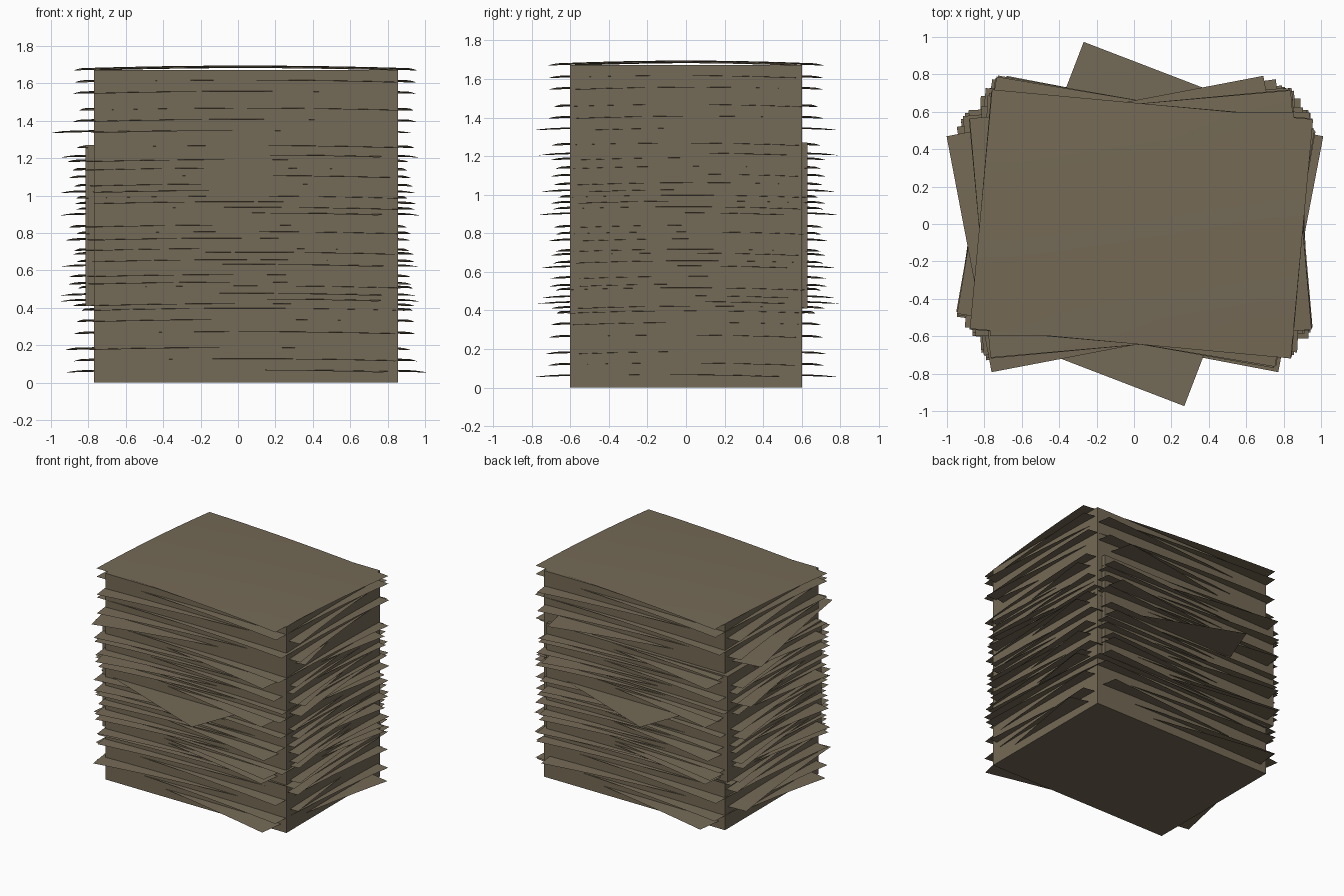
import bpy, bmesh, math

if "Cube" in bpy.data.objects:
    bpy.data.objects.remove(bpy.data.objects["Cube"])

paper = bpy.data.materials.new("aged paper brown")
paper.diffuse_color = (0.175, 0.142, 0.092, 1)
paper.use_nodes = True
paper.node_tree.nodes["Principled BSDF"].inputs["Base Color"].default_value = paper.diffuse_color


def finish(bm, name):
    mesh = bpy.data.meshes.new(name)
    bm.to_mesh(mesh)
    bm.free()
    mesh.materials.append(paper)
    obj = bpy.data.objects.new(name, mesh)
    bpy.context.collection.objects.link(obj)
    return obj


def block(name, x0, x1, y0, y1, z0, z1):
    bm = bmesh.new()
    bmesh.ops.create_cube(bm, size=1)
    for v in bm.verts:
        v.co.x = (x0 + x1) / 2 + v.co.x * (x1 - x0)
        v.co.y = (y0 + y1) / 2 + v.co.y * (y1 - y0)
        v.co.z = (z0 + z1) / 2 + v.co.z * (z1 - z0)
    return finish(bm, name)


def sheet(name, cx, cy, z, angle, half_l=0.862, half_w=0.642, droop=0.013):
    """Single leaf of paper, sagging towards its edges."""
    bm = bmesh.new()
    bmesh.ops.create_grid(bm, x_segments=8, y_segments=8, size=1)
    c, s = math.cos(math.radians(angle)), math.sin(math.radians(angle))
    for v in bm.verts:
        u, w = v.co.x, v.co.y
        x, y = u * half_l, w * half_w
        v.co = (cx + x * c - y * s, cy + x * s + y * c,
                z - droop * (u * u + w * w))
        v.co.z = max(v.co.z, 0)
    for f in bm.faces:
        f.smooth = True
    return finish(bm, name)


# Neatly squared paper inside the pile, with a shifted middle bundle
block("paper_block", -0.77, 0.855, -0.6, 0.6, 0, 1.672)
block("middle_bundle", -0.815, 0.81, -0.57, 0.63, 0.41, 1.27)

# Loose sheets of the outer bundles: height, rotation, x centre
outer = [(1.695, -5.3, .04), (1.63, -5, .04), (1.57, 5, .035), (1.48, -3, .045),
         (1.42, 5.3, .035), (1.36, 10.8, -.035), (1.28, -4, .04),
         (0.41, 2, .05), (0.35, 4, .04), (0.285, -5, .035), (0.20, 6, 0),
         (0.14, -5.3, .04), (0.08, -10.8, .045)]

# Loose sheets of the middle bundle
middle = [(1.23, -9.5, .01), (1.205, 5, 0), (1.16, 3, .01), (1.12, -5, .01),
          (1.075, 4, .03), (1.04, 8.5, 0), (1.01, -2, .02), (0.98, 5, .04),
          (0.95, -4, .04), (0.92, -10, .01), (0.855, 4, 0), (0.82, -3, .03),
          (0.785, 6, 0), (0.73, 3, .02), (0.71, -5, .03), (0.67, 4, .04),
          (0.645, -9, .01), (0.59, 5, .01), (0.55, 5.5, .01), (0.53, -3, .04),
          (0.49, -8.5, 0), (0.46, -10, .01), (0.435, 5, .03)]

for i, (z, angle, cx) in enumerate(outer):
    sheet(f"outer_sheet_{i + 1}", cx, 0, z, angle)
for i, (z, angle, cx) in enumerate(middle):
    sheet(f"middle_sheet_{i + 1}", cx, 0.012, z, angle)

# Flat sheet turned almost crosswise
sheet("crosswise_sheet", 0, 0, 0.845, 69, 0.8125, 0.6, 0)
